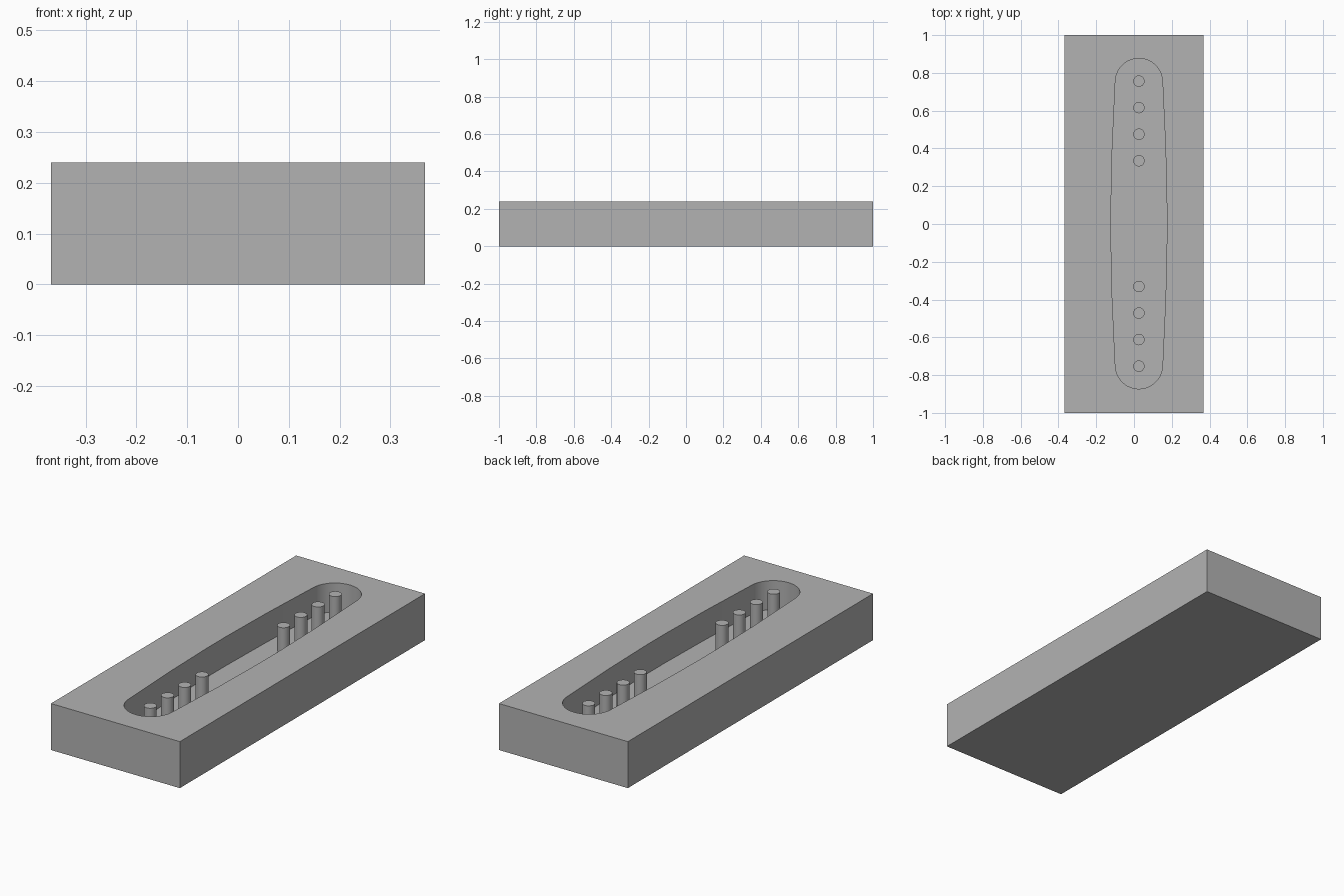
import bpy, bmesh, math

# Remove the default object
if "Cube" in bpy.data.objects:
    bpy.data.objects.remove(bpy.data.objects["Cube"], do_unlink=True)

HALF_X, HALF_Y, TOP, FLOOR = 0.368, 1.0, 0.24, 0.09
CX, CY = 0.026, 0.002          # centre of the cavity
END_Y, END_R = 0.75, 0.125     # rounded cavity ends

grey = bpy.data.materials.new("plain grey")
grey.use_nodes = True
grey.diffuse_color = (0.45, 0.45, 0.45, 1)
grey.node_tree.nodes["Principled BSDF"].inputs["Base Color"].default_value = grey.diffuse_color


def finish(obj):
    obj.data.materials.append(grey)
    bpy.ops.object.select_all(action="DESELECT")
    obj.select_set(True)
    bpy.context.view_layer.objects.active = obj
    bpy.ops.object.shade_smooth_by_angle(angle=math.radians(30))


def cavity_outline():
    """Slightly bulging slot: one quarter mirrored into a closed outline."""
    quarter = [(0.148, 0.08), (0.141, 0.4)]
    arc = [math.radians(a) for a in range(0, 90, 10)]
    quarter += [(END_R * math.cos(a), END_Y + END_R * math.sin(a)) for a in arc]
    half = quarter + [(0, END_Y + END_R)] + [(-x, y) for x, y in reversed(quarter)]
    loop = half + [(-x, -y) for x, y in half]
    return [(x + CX, y + CY) for x, y in loop]


def ring(bm, points, z):
    verts = [bm.verts.new((x, y, z)) for x, y in points]
    edges = [bm.edges.new((v, verts[i - 1])) for i, v in enumerate(verts)]
    return verts, edges


def bridge(bm, a, b):
    for i in range(len(a)):
        bm.faces.new((a[i - 1], a[i], b[i], b[i - 1]))


# Block with a recessed cavity
corners = [(-HALF_X, -HALF_Y), (HALF_X, -HALF_Y), (HALF_X, HALF_Y), (-HALF_X, HALF_Y)]
bm = bmesh.new()
base, _ = ring(bm, corners, 0)
upper, upper_edges = ring(bm, corners, TOP)
rim, rim_edges = ring(bm, cavity_outline(), TOP)
floor, _ = ring(bm, cavity_outline(), FLOOR)
bm.faces.new(base)
bm.faces.new(floor)
bridge(bm, base, upper)
bridge(bm, rim, floor)
bmesh.ops.triangle_fill(bm, edges=upper_edges + rim_edges, use_beauty=True)
bmesh.ops.recalc_face_normals(bm, faces=bm.faces)
mesh = bpy.data.meshes.new("block")
bm.to_mesh(mesh)
bm.free()
block = bpy.data.objects.new("block", mesh)
bpy.context.collection.objects.link(block)
finish(block)

# Two groups of four pins standing on the cavity floor
for name, side in (("back", 1), ("front", -1)):
    for i in range(4):
        bpy.ops.mesh.primitive_cylinder_add(
            vertices=32, radius=0.03, depth=TOP - FLOOR,
            location=(CX, CY + side * (0.333 + 0.1405 * i), (TOP + FLOOR) / 2))
        pin = bpy.context.object
        pin.name = f"{name}_pin_{i + 1}"
        finish(pin)
